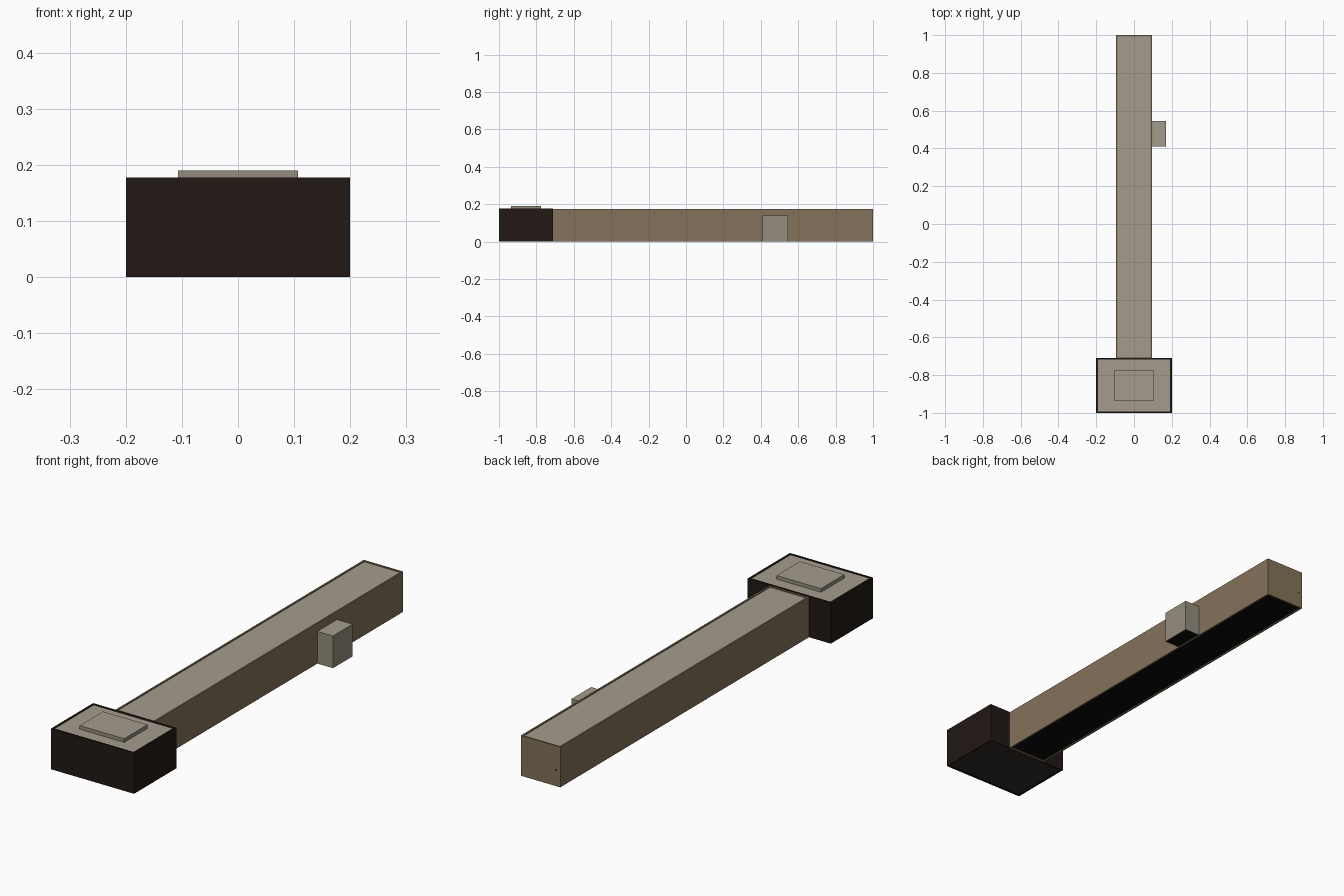
import bpy, bmesh, math

if "Cube" in bpy.data.objects:
    bpy.data.objects.remove(bpy.data.objects["Cube"])


def material(name, rgb):
    m = bpy.data.materials.new(name)
    m.diffuse_color = (*rgb, 1)
    m.use_nodes = True
    m.node_tree.nodes["Principled BSDF"].inputs["Base Color"].default_value = m.diffuse_color
    return m


BROWN = material("brown_wall", (0.23, 0.17, 0.10))
DARK = material("dark_wall", (0.015, 0.009, 0.007))
ROOF = material("roof_grey", (0.37, 0.33, 0.27))
PALE = material("pale_wall", (0.30, 0.27, 0.21))
BLACK = material("black_floor", (0.003, 0.003, 0.003))
FLOOR = material("dark_floor", (0.03, 0.025, 0.02))


def block(name, x, y, z, mats, rim=0.0, sink=0.0):
    """Box from ranges; mats = walls, roof, floor. A rim insets roof and floor, sink recesses them."""
    bm = bmesh.new()
    bmesh.ops.create_cube(bm, size=1)
    for v in bm.verts:
        v.co = [r[0] if c < 0 else r[1] for c, r in zip(v.co, (x, y, z))]
    bm.normal_update()
    for f in [f for f in bm.faces if abs(f.normal.z) > 0.9]:
        if rim:
            bmesh.ops.inset_region(bm, faces=[f], thickness=rim)
            if sink:
                up = f.normal.z > 0
                ring = bmesh.ops.inset_region(bm, faces=[f], thickness=0.0)
                for v in f.verts:
                    v.co.z += -sink if up else sink
        f.material_index = 1 if f.normal.z > 0 else 2
    me = bpy.data.meshes.new(name)
    bm.to_mesh(me)
    bm.free()
    for m in mats:
        me.materials.append(m)
    ob = bpy.data.objects.new(name, me)
    bpy.context.collection.objects.link(ob)
    return ob


# Long hall with parapet roof
block("long_hall", (-0.095, 0.095), (-0.71, 1.0), (0, 0.175),
      (BROWN, ROOF, BLACK), rim=0.01, sink=0.004)

# Dark front building and its raised roof slab
block("front_building", (-0.2, 0.2), (-1.0, -0.71), (0, 0.177),
      (DARK, ROOF, FLOOR), rim=0.012, sink=0.003)
block("roof_slab", (-0.107, 0.107), (-0.935, -0.775), (0.174, 0.19),
      (PALE, ROOF, ROOF))

# Side annex
block("side_annex", (0.095, 0.17), (0.41, 0.545), (0, 0.14),
      (PALE, ROOF, BLACK), rim=0.004)

# Tiny knob on the end wall
bpy.ops.mesh.primitive_cylinder_add(vertices=8, radius=0.004, depth=0.006,
                                    location=(-0.075, 0.998, 0.07),
                                    rotation=(math.pi / 2, 0, 0))
knob = bpy.context.object
knob.name = "door_knob"
knob.data.materials.append(DARK)
